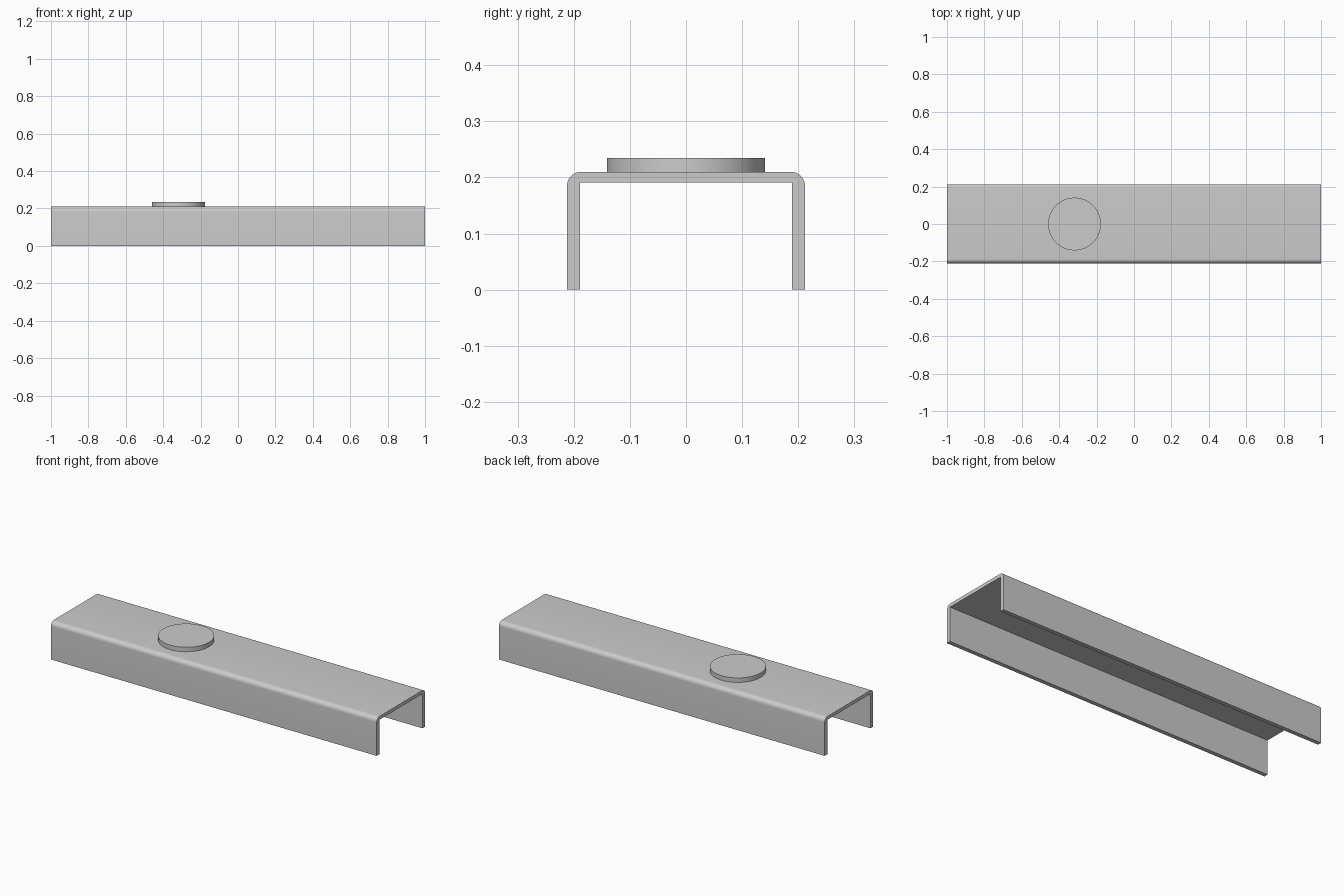
import bpy, bmesh
from math import sin, cos, pi, radians

cube = bpy.data.objects.get("Cube")
if cube:
    bpy.data.objects.remove(cube, do_unlink=True)

grey = bpy.data.materials.new("plain_grey")
grey.use_nodes = True
colour = (0.6, 0.6, 0.6, 1)
grey.diffuse_color = colour
grey.node_tree.nodes["Principled BSDF"].inputs["Base Color"].default_value = colour


def extruded(name, outline, offset):
    """Extrude a closed 3D outline into a solid with smooth curved faces."""
    bm = bmesh.new()
    face = bm.faces.new([bm.verts.new(p) for p in outline])
    ext = bmesh.ops.extrude_face_region(bm, geom=[face], use_keep_orig=True)
    moved = [v for v in ext["geom"] if isinstance(v, bmesh.types.BMVert)]
    bmesh.ops.translate(bm, verts=moved, vec=offset)
    bmesh.ops.recalc_face_normals(bm, faces=bm.faces)
    mesh = bpy.data.meshes.new(name)
    bm.to_mesh(mesh)
    bm.free()
    mesh.materials.append(grey)
    obj = bpy.data.objects.new(name, mesh)
    bpy.context.collection.objects.link(obj)
    bpy.ops.object.select_all(action="DESELECT")
    obj.select_set(True)
    bpy.context.view_layer.objects.active = obj
    bpy.ops.object.shade_smooth_by_angle(angle=radians(30))
    return obj


# Channel: half of the section, from inside the web round to the leg foot
half_width, height, radius = 0.212, 0.21, 0.025
inner_width, inner_height, steps = 0.189, 0.191, 10
half = [(inner_width, inner_height), (inner_width, 0), (half_width, 0)]
for i in range(steps + 1):
    a = pi / 2 * i / steps
    half.append((half_width - radius + radius * cos(a),
                 height - radius + radius * sin(a)))
section = half + [(-y, z) for y, z in reversed(half)]
extruded("channel", [(-1, y, z) for y, z in section], (2, 0, 0))

# Round pad standing on the web
pad_x, pad_radius, sides = -0.318, 0.141, 64
circle = [(pad_x + pad_radius * cos(2 * pi * i / sides),
           pad_radius * sin(2 * pi * i / sides), height) for i in range(sides)]
extruded("round_pad", circle, (0, 0, 0.025))
